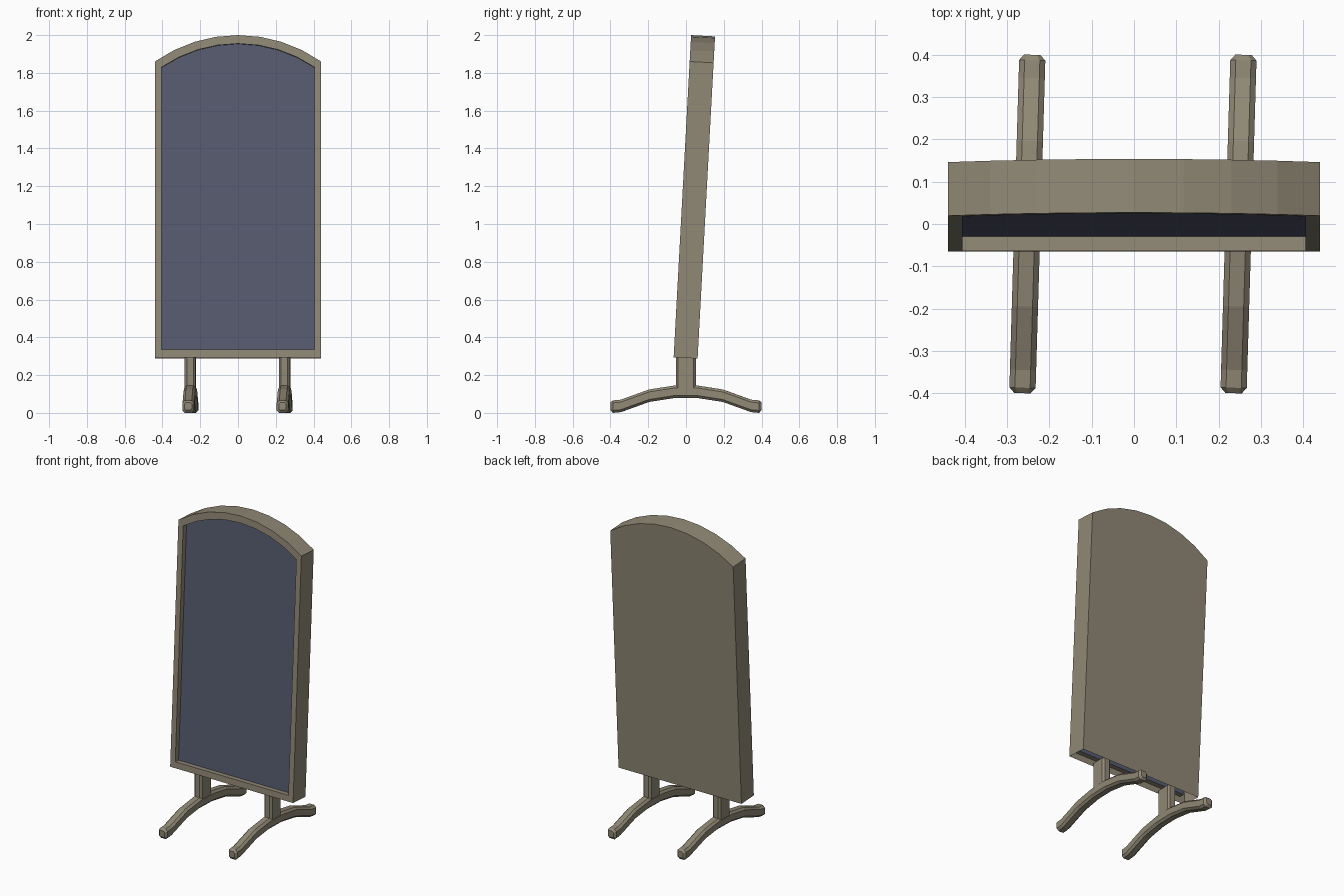
import bpy, bmesh, math
from mathutils import Matrix, Vector

if "Cube" in bpy.data.objects:
    bpy.data.objects.remove(bpy.data.objects["Cube"])


def material(name, color):
    m = bpy.data.materials.new(name)
    m.diffuse_color = (*color, 1)
    m.use_nodes = True
    m.node_tree.nodes["Principled BSDF"].inputs["Base Color"].default_value = m.diffuse_color
    return m


WOOD = material("wood", (0.28, 0.25, 0.18))
GLASS = material("glass", (0.095, 0.105, 0.16))


def make(name, bm, mat, matrix=Matrix()):
    bmesh.ops.recalc_face_normals(bm, faces=bm.faces)
    bm.transform(matrix)
    mesh = bpy.data.meshes.new(name)
    bm.to_mesh(mesh)
    bm.free()
    mesh.materials.append(mat)
    obj = bpy.data.objects.new(name, mesh)
    bpy.context.collection.objects.link(obj)
    return obj


def bridge(bm, a, b, skip=()):
    n = len(a)
    for i in range(n):
        if i not in skip:
            bm.faces.new((a[i], a[(i + 1) % n], b[(i + 1) % n], b[i]))


# Arched outline: bottom edge first, then the arc from right to left
ARC = 8


def arch(bm, half, bottom, side, top, y):
    rise = top - side
    radius = (half * half + rise * rise) / (2 * rise)
    span = math.asin(half / radius)
    pts = [(-half, bottom), (half, bottom)]
    for i in range(ARC + 1):
        t = span * (1 - 2 * i / ARC)
        pts.append((radius * math.sin(t), top - radius + radius * math.cos(t)))
    return [bm.verts.new((x, y, z)) for x, z in pts]


TILT = Matrix.Translation((0, -0.002, 0.291)) @ Matrix.Rotation(math.radians(-3.1), 4, 'X')
OUTER = (0.44, 0, 1.568, 1.708)
INNER = (0.405, 0.04, 1.538, 1.663)
D, RECESS = 0.0635, 0.034

# Frame: hollow case, open underneath, with a recessed front opening
bm = bmesh.new()
back = arch(bm, *OUTER, D)
front = arch(bm, *OUTER, -D)
lip = arch(bm, *INNER, -D)
seat = arch(bm, *INNER, -D + RECESS)
bm.faces.new(back)
bridge(bm, back, front, skip=(0,))
bridge(bm, front, lip)
bridge(bm, lip, seat)
make("frame", bm, WOOD, TILT)

# Mirror panel
bm = bmesh.new()
face = bm.faces.new(arch(bm, *INNER, -D + RECESS))
face.normal_update()
panel = make("mirror_panel", bm, GLASS, TILT)
if panel.data.polygons[0].normal.y > 0:
    panel.data.flip_normals()


# Chamfered rectangle cross-section
def octagon(w, h, c):
    return [(w, h - c), (w - c, h), (c - w, h), (-w, h - c),
            (-w, c - h), (c - w, -h), (w - c, -h), (w, c - h)]


# Legs: arched foot bar with tapered ends, plus a short post
half_path = [(0.40, 0.036, 0.62), (0.387, 0.034, 1), (0.345, 0.038, 1),
             (0.195, 0.092, 1), (0.065, 0.112, 1)]
path = [(-y, z, s) for y, z, s in half_path] + half_path[::-1]

for side, x in (("left", -0.252), ("right", 0.247)):
    place = Matrix.Translation((x, 0, 0)) @ Matrix.Rotation(math.radians(-1.7), 4, 'Z')
    bm = bmesh.new()
    rings = [[bm.verts.new((u * s, y, z + v * s)) for u, v in octagon(0.031, 0.033, 0.013)]
             for y, z, s in path]
    for a, b in zip(rings, rings[1:]):
        bridge(bm, a, b)
    bm.faces.new(rings[0])
    bm.faces.new(rings[-1])
    low = min(v.co.z for v in bm.verts)
    bmesh.ops.translate(bm, verts=bm.verts, vec=Vector((0, 0, -low)))
    make(side + "_foot", bm, WOOD, place)

    bm = bmesh.new()
    a, b = ([bm.verts.new((u, v, z)) for u, v in octagon(0.029, 0.053, 0.012)]
            for z in (0.11, 0.298))
    bridge(bm, a, b)
    bm.faces.new(a)
    bm.faces.new(b)
    make(side + "_post", bm, WOOD, place)
